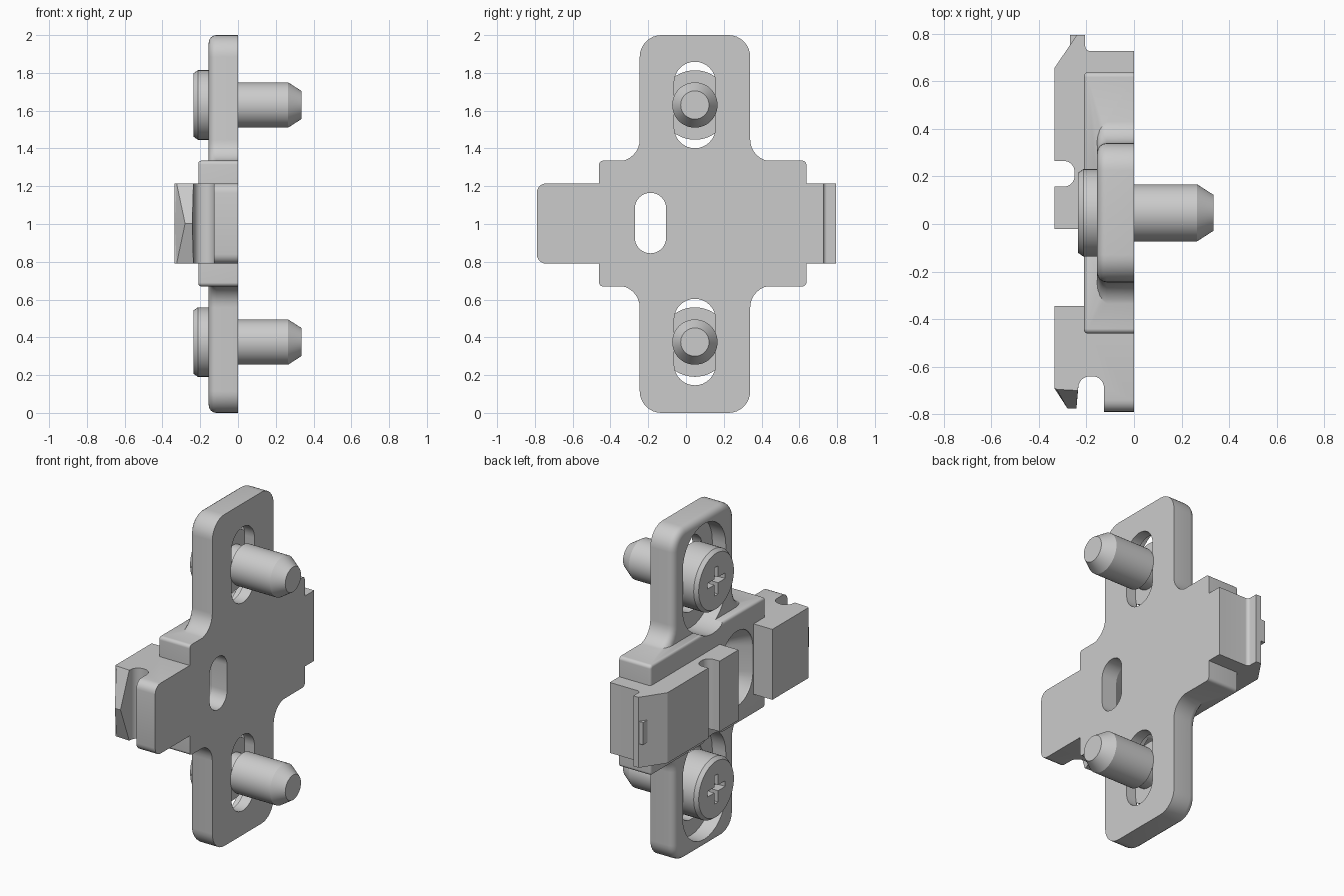
import bpy, bmesh, math
from mathutils import Vector

if "Cube" in bpy.data.objects:
    bpy.data.objects.remove(bpy.data.objects["Cube"])

YC = 0.047            # y centre of the screws and upright plate
ZS = (1.63, 0.375)    # screw heights


def rounded(corners, seg=8):
    """Outline from (u, v, radius) corners, each filleted with an arc."""
    out, n = [], len(corners)
    for i, (u, v, r) in enumerate(corners):
        p = Vector((u, v))
        if r <= 0:
            pts = [p]
        else:
            a = (Vector(corners[i - 1][:2]) - p).normalized()
            b = (Vector(corners[(i + 1) % n][:2]) - p).normalized()
            half = a.angle(b) / 2
            t = r / math.tan(half)
            c = p + (a + b).normalized() * (r / math.sin(half))
            s, e = p + a * t - c, p + b * t - c
            sweep = math.pi - 2 * half
            pts = [c + (s * math.sin(sweep * (1 - k / seg)) + e * math.sin(sweep * k / seg)) / math.sin(sweep)
                   for k in range(seg + 1)]
        for q in pts:
            if not out or (q - out[-1]).length > 1e-4:
                out.append(q)
    if (out[0] - out[-1]).length < 1e-4:
        out.pop()
    return out


def rect(y0, y1, z0, z1, r):
    return rounded([(y0, z0, r), (y1, z0, r), (y1, z1, r), (y0, z1, r)])


def slot(y, z, r, half):
    return rect(y - r, y + r, z - half, z + half, r * 0.9999)


def finish(name, bm):
    bmesh.ops.recalc_face_normals(bm, faces=bm.faces)
    me = bpy.data.meshes.new(name)
    bm.to_mesh(me)
    bm.free()
    ob = bpy.data.objects.new(name, me)
    bpy.context.collection.objects.link(ob)
    return ob


def loft(levels):
    """Closed solid through rings of 3D points."""
    bm = bmesh.new()
    rings = [[bm.verts.new(p) for p in lv] for lv in levels]
    n = len(rings[0])
    for a, b in zip(rings, rings[1:]):
        for i in range(n):
            j = (i + 1) % n
            bm.faces.new((a[i], a[j], b[j], b[i]))
    bm.faces.new(rings[0])
    bm.faces.new(rings[-1])
    bmesh.ops.recalc_face_normals(bm, faces=bm.faces)
    return bm


def at_x(outline, x):
    return [(x, p[0], p[1]) for p in outline]


def prism(name, outline, x0, x1, bevel=0):
    bm = loft([at_x(outline, x0), at_x(outline, x1)])
    if bevel:
        rim = [e for e in bm.edges if all(abs(v.co.x - x0) < 1e-5 for v in e.verts)]
        bmesh.ops.bevel(bm, geom=rim, offset=bevel, segments=4, profile=0.5, affect='EDGES')
    return finish(name, bm)


def boolean(ob, tool, op):
    m = ob.modifiers.new(op, 'BOOLEAN')
    m.object, m.operation, m.solver = tool, op, 'EXACT'
    bpy.context.view_layer.objects.active = ob
    bpy.ops.object.modifier_apply(modifier=m.name)
    bpy.data.objects.remove(tool)


def smooth(ob):
    bpy.ops.object.select_all(action='DESELECT')
    ob.select_set(True)
    bpy.context.view_layer.objects.active = ob
    bpy.ops.object.shade_smooth_by_angle(angle=math.radians(30))


# upright plate with filleted shoulders
y0, y1, w0, w1, z0, z1, R = -0.245, 0.34, -0.43, 0.60, 0.673, 1.332, 0.115
body = prism("mounting_plate", rounded([
    (y0, 0, R), (y1, 0, R), (y1, z0, R), (w1, z0, 0), (w1, z1, 0), (y1, z1, R),
    (y1, 2, R), (y0, 2, R), (y0, z1, R), (w0, z1, 0), (w0, z0, 0), (y0, z0, R)]), -0.155, 0, 0.04)

# raised centre block
boolean(body, prism("centre_block", rect(-0.46, 0.637, 0.67, 1.335, 0.02), -0.21, 0, 0.015), 'UNION')

# cross bar with clip hooks, profile seen from above
bar = rounded([
    (0, 0.727, 0), (-0.205, 0.727, 0.02), (-0.205, 0.795, 0), (-0.24, 0.795, 0), (-0.335, 0.655, 0),
    (-0.335, 0.265, 0), (-0.25, 0.265, 0.045), (-0.25, 0.157, 0.045), (-0.335, 0.157, 0),
    (-0.335, -0.022, 0), (-0.2, -0.022, 0), (-0.2, -0.345, 0), (-0.335, -0.345, 0), (-0.335, -0.69, 0),
    (-0.28, -0.775, 0), (-0.242, -0.775, 0), (-0.23, -0.64, 0.049), (-0.126, -0.64, 0.049),
    (-0.126, -0.79, 0), (0, -0.79, 0)])


def bar_level(z, blunt):
    pts = []
    for x, y in bar:
        if blunt and abs(y + 0.775) < 1e-4:     # hook tip is pointed at mid height
            x, y = (-0.325, -0.695) if x < -0.26 else (-0.236, -0.7)
        pts.append((x, y, z))
    return pts


bm = loft([bar_level(0.79, True), bar_level(1.0025, False), bar_level(1.215, True)])
ends = [e for e in bm.edges if all(v.co.y < -0.785 and abs(v.co.z - 1.0025) > 0.1 for v in e.verts)]
bmesh.ops.bevel(bm, geom=ends, offset=0.05, segments=5, profile=0.5, affect='EDGES')
bmesh.ops.triangulate(bm, faces=[f for f in bm.faces if len(f.verts) == 4])
boolean(body, finish("cross_bar", bm), 'UNION')

# small lug on the chamfered hook
boolean(body, prism("lug", rect(0.735, 0.794, 0.935, 1.07, 0), -0.27, -0.21), 'UNION')

# screw slots with counterbores
for z in ZS:
    boolean(body, prism("pocket_cutter", slot(YC, z, 0.205, 0.325), -0.5, -0.065), 'DIFFERENCE')
    boolean(body, prism("slot_cutter", slot(YC, z, 0.11, 0.229), -0.5, 0.1), 'DIFFERENCE')

# countersunk centre slot
inner, outer = slot(-0.188, 1.005, 0.083, 0.16), slot(-0.188, 1.005, 0.15, 0.227)
boolean(body, finish("centre_cutter", loft([
    at_x(outer, -0.5), at_x(outer, -0.2), at_x(inner, -0.1), at_x(inner, 0.1)])), 'DIFFERENCE')
smooth(body)

# screws with cross-recessed heads
profile = [(-0.235, 0.168), (-0.213, 0.184), (-0.066, 0.184), (-0.066, 0.1), (0, 0.1), (0, 0.12),
           (0.265, 0.12), (0.335, 0.075)]
for label, z in zip(("upper", "lower"), ZS):
    rings = [[(x, YC + r * math.cos(k * math.tau / 48), z + r * math.sin(k * math.tau / 48))
              for k in range(48)] for x, r in profile]
    screw = finish(label + "_screw", loft(rings))
    for a, b in ((0.085, 0.017), (0.017, 0.085)):
        boolean(screw, prism("cross_cutter", rect(YC - a, YC + a, z - b, z + b, 0), -0.4, -0.175), 'DIFFERENCE')
    smooth(screw)
